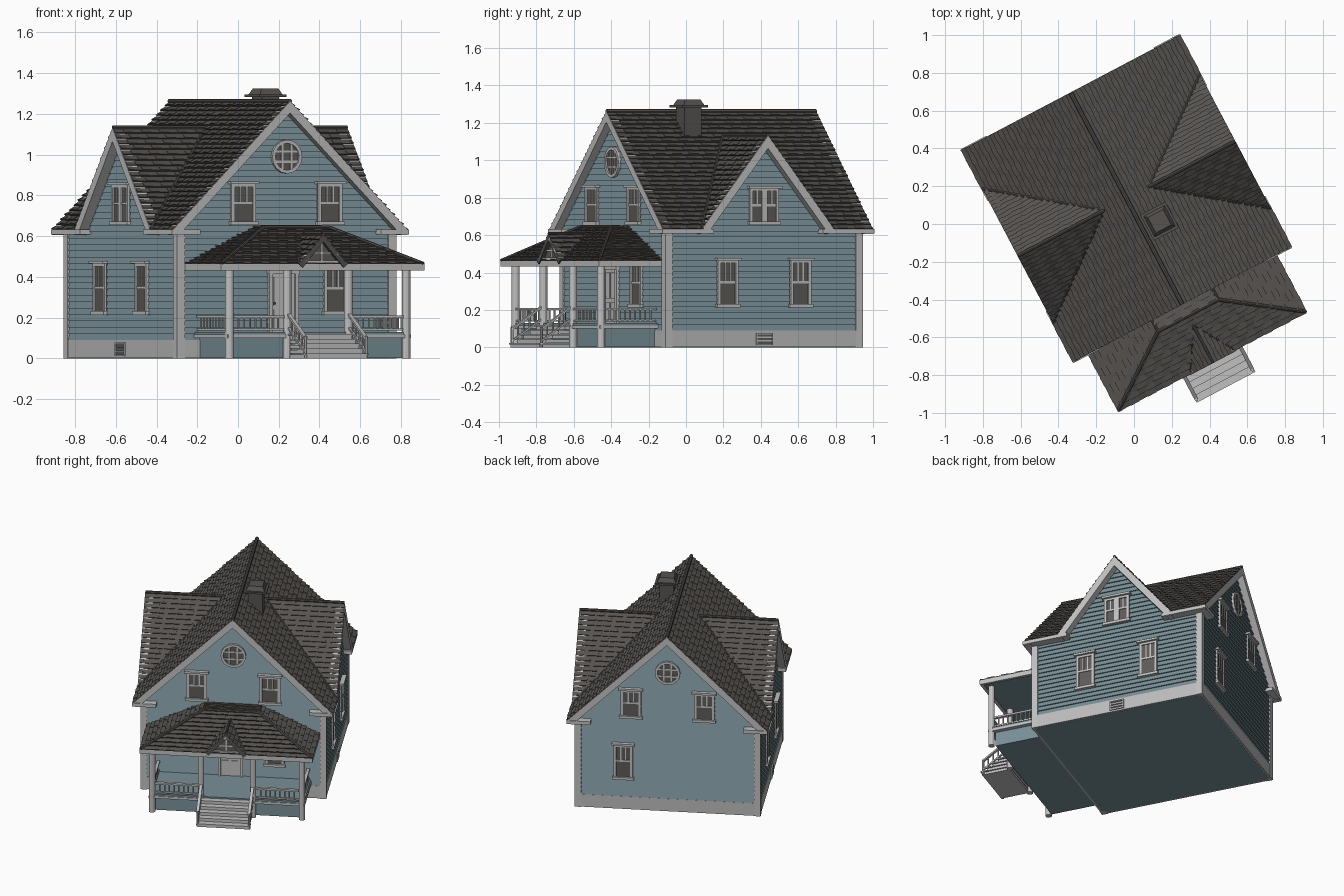
import bpy, bmesh, math
from mathutils import Vector as V, Matrix

if "Cube" in bpy.data.objects:
    bpy.data.objects.remove(bpy.data.objects["Cube"])

# House is modelled square, then turned and moved into place
PLACE = Matrix.Translation((-0.04, 0.135, 0)) @ Matrix.Rotation(math.radians(27.8), 4, 'Z')
COL = {'siding': (.19, .28, .31), 'trim': (.53, .53, .53), 'foundation': (.5, .5, .5),
       'roof': (.092, .085, .078), 'glass': (.11, .102, .095)}
MATS = {}
for n, c in COL.items():
    MATS[n] = bpy.data.materials.new(n + '_colour')
    MATS[n].diffuse_color = (*c, 1)
PARTS = {}

def part(name, mat):
    if name not in PARTS:
        PARTS[name] = (bmesh.new(), mat)
    return PARTS[name][0]

def prism(bm, A, B):
    a = [bm.verts.new(p) for p in A]
    b = [bm.verts.new(p) for p in B]
    n = len(a)
    bm.faces.new(a[::-1])
    bm.faces.new(b)
    for i in range(n):
        j = (i + 1) % n
        bm.faces.new((a[i], a[j], b[j], b[i]))

def box(bm, x0, x1, y0, y1, z0, z1):
    q = [(x0, y0), (x1, y0), (x1, y1), (x0, y1)]
    prism(bm, [(*p, z0) for p in q], [(*p, z1) for p in q])

def rod(bm, p, q, r, n=8):
    p, q = V(p), V(q)
    rot = (q - p).to_track_quat('Z', 'Y')
    c = [rot @ V((r * math.cos(i * math.tau / n), r * math.sin(i * math.tau / n), 0)) for i in range(n)]
    prism(bm, [p + o for o in c], [q + o for o in c])

def beam(bm, p, q, w, h):
    p, q = V(p), V(q)
    s = (q - p).cross(V((0, 0, 1))).normalized() * w / 2
    u = V((0, 0, h / 2))
    o = [s + u, s - u, -s - u, u - s]
    prism(bm, [p + e for e in o], [q + e for e in o])

# Wall frames: k = 0 front, 1 right, 2 back, 3 left; s along wall, d outward
DIST = [.585, .595, .585, .595]
def W(k, s, z, d):
    return Matrix.Rotation(k * math.pi / 2, 3, 'Z') @ V((s, -DIST[k] - d, z))

def wpoly(bm, k, pts, d0, d1):
    prism(bm, [W(k, s, z, d0) for s, z in pts], [W(k, s, z, d1) for s, z in pts])

def wbox(bm, k, s0, s1, z0, z1, d0, d1):
    wpoly(bm, k, [(s0, z0), (s1, z0), (s1, z1), (s0, z1)], d0, d1)

# Main body and foundation
A, B, EAVE = .595, .585, .62
box(part('house_body', 'siding'), -A + .003, A - .003, -B + .003, B - .003, 0, EAVE)
for k in range(4):
    h = [A, B][k % 2]
    wbox(part('foundation', 'foundation'), k, -h - .006, h + .006, 0.001, .09, -.02, .01)
    # Lap siding, course by course, following the gables
    top, slope = [(1.225, .97), (1.10, 1.256)][k % 2]
    half = lambda z: max(.004, min(h, (top - z) / slope))
    zs = [.09 + i * .53 / 17 for i in range(17)]
    n = round((top - EAVE) / .031)
    zs += [EAVE + i * (top - EAVE) / n for i in range(n + 1)]
    bm = part('lap_siding', 'siding')
    for z0, z1 in zip(zs, zs[1:]):
        a = half(z0 + 1e-4) if z0 > EAVE - .001 else h
        b = half(z1) if z0 > EAVE - .001 else h
        prism(bm, [W(k, -a, z0, -.02), W(k, a, z0, -.02), W(k, b, z1, -.02), W(k, -b, z1, -.02)],
              [W(k, -a, z0, .009), W(k, a, z0, .009), W(k, b, z1, .001), W(k, -b, z1, .001)])
    # Corner boards, rake boards, boxed eave returns
    for m in (-1, 1):
        bm = part('corner_boards', 'trim')
        wbox(bm, k, m * (h - .03), m * (h + .013), 0, EAVE, -.02, .013)
        zt, hw, over = [(1.262, .652, .05), (1.132, .402, .057)][k % 2]
        sl = (zt - .629) / hw
        wpoly(part('rake_boards', 'trim'), k, [(0, zt), (m * hw, .629), (m * hw, .605),
              (m * (hw - .035), .605), (0, zt - .035 * sl - .024)], 0, over)
        bm = part('eave_returns', 'trim')
        e = [.655, .637][k % 2]
        wbox(bm, k, m * e, m * [.5, .33][k % 2], .608, .632, -.01, [.055, .062][k % 2])

# Windows
def window(k, s, z0, z1, w, lites=3, units=1):
    tr, gl = part('window_trim', 'trim'), part('window_glass', 'glass')
    wbox(gl, k, s - w / 2, s + w / 2, z0, z1, 0, .0105)
    wbox(tr, k, s - w / 2 - .008, s + w / 2 + .008, z0 - .006, z0 + .012, 0, .026)
    wbox(tr, k, s - w / 2, s + w / 2, z1 - .025, z1 - .008, 0, .018)
    wbox(tr, k, s - w / 2 - .012, s + w / 2 + .012, z1 - .01, z1 + .004, 0, .034)
    uw, mid = w / units, (z0 + z1) / 2
    for u in range(units):
        a = s - w / 2 + u * uw
        for e in (a, a + uw - .017):
            wbox(tr, k, e, e + .017, z0, z1 - .01, 0, .018)
        wbox(tr, k, a, a + uw, mid - .006, mid + .006, 0, .015)
        for i in range(1, lites):
            c = a + .017 + (uw - .034) * i / lites
            wbox(tr, k, c - .004, c + .004, mid, z1 - .02, 0, .014)

def round_window(k, z, r):
    c = lambda rr: [(rr * math.cos(i * math.tau / 16), z + rr * math.sin(i * math.tau / 16)) for i in range(16)]
    wpoly(part('window_glass', 'glass'), k, c(r - .005), 0, .0105)
    o, n, tr = c(r), c(r - .017), part('window_trim', 'trim')
    for i in range(16):
        j = (i + 1) % 16
        wpoly(tr, k, [o[i], o[j], n[j], n[i]], 0, .02)
    q = r * .3
    for e in (-q, q):
        wbox(tr, k, e - .005, e + .005, z - r * .88, z + r * .88, 0, .015)
        wbox(tr, k, -r * .88, r * .88, z + e - .005, z + e + .005, 0, .015)

for k in (0, 2):
    for s in (-.24, .24):
        window(k, s, .66, .865, .135)
    round_window(k, .99, .083)
    window(k, [.27, 0, -.29][k], .22, .47, .125)
for k in (1, 3):
    for s in (-.22, .22):
        window(k, s, .22, .475, .125)
    window(k, 0, .66, .86, .175, 2, 2)
    # Foundation vents
    wbox(part('vent_openings', 'glass'), k, -.045, .045, .015, .075, 0, .012)
    bm = part('vent_frames', 'trim')
    for z in (.012, .032, .05, .07):
        wbox(bm, k, -.05, .05, z, z + .007, 0, .018)
    for s in (-.05, .043):
        wbox(bm, k, s, s + .007, .012, .077, 0, .018)

# Front door
bm = part('front_door', 'trim')
wbox(bm, 0, -.085, .055, .13, .42, 0, .012)
for s in (-.1, .045):
    wbox(bm, 0, s, s + .018, .13, .425, 0, .022)
wbox(bm, 0, -.105, .068, .415, .435, 0, .026)
for s in (-.072, -.012):
    for z0, z1 in ((.15, .24), (.26, .4)):
        wbox(bm, 0, s, s + .045, z0, z1, 0, .017)
rod(part('door_knob', 'glass'), W(0, -.073, .27, .01), W(0, -.073, .27, .03), .006)

# Shingled slopes: staggered tabs laid in courses
def slope(name, O, along, down, L, ranges, step=.033, w=.05):
    bm = part(name, 'roof')
    O, al, dn = V(O), V(along), V(down).normalized()
    nm = dn.cross(al)
    nm = nm if nm.z > 0 else -nm
    P = lambda t, s, h: O + dn * t + al * s + nm * h
    n = max(1, round(L / step))
    for i in range(n):
        t0, t1 = i * L / n, (i + 1) * L / n
        for (a0, b0), (a1, b1) in zip(ranges(t0 / L), ranges(t1 / L)):
            lo, hi = min(a0, a1), max(b0, b1)
            s, j = lo - (w / 2 if i % 2 else 0), 0
            while s < hi:
                p0, q0 = (min(max(e, a0), b0) for e in (s, s + w))
                p1, q1 = (min(max(e, a1), b1) for e in (s, s + w))
                if q0 - p0 + q1 - p1 > .002:
                    up = .008 + .004 * ((j + i) % 2)
                    prism(bm, [P(t0, p0, -.022), P(t0, q0, -.022), P(t1, q1, -.022), P(t1, p1, -.022)],
                          [P(t0, p0, 0), P(t0, q0, 0), P(t1, q1, up), P(t1, p1, up)])
                s += w
                j += 1

RD, RW = .633, .65
def main_r(f):
    v = max(0, (1.13 - 1.26 + .97 * RW * f) / 1.256)
    return [(-RD, -v), (v, RD)]
def cross_r(f):
    x = min(RW, (.13 + 1.256 * .4 * f) / .97)
    return [(-RW, -x), (x, RW)]
def small_r(f):
    return [(-.985, -.70 - (.035 + .145 * f) / .6545)]

caps = part('ridge_and_valley_caps', 'roof')
for m in (-1, 1):
    slope('main_roof', (0, 0, 1.26), (0, 1, 0), (m, 0, -.97), RW * 1.393, main_r)
    slope('cross_gable_roof', (0, 0, 1.13), (1, 0, 0), (0, m, -1.256), .4 * 1.606, cross_r)
    slope('porch_roof', (m * .18, 0, .64), (0, 1, 0), (m * .383, 0, -.18), .423,
          lambda f: [(-.70 - .275 * f, -.585)])
    slope('porch_gable_roof', (0, 0, .605), (0, 1, 0), (m * .13, 0, -.145), .195, small_r)
    rod(caps, (m * .134, 0, 1.133), (m * RW, 0, 1.133), .01)
    for q in (-1, 1):
        rod(caps, (m * .134, 0, 1.133), (m * .648, q * .399, .635), .009)
    rod(caps, (m * .18, -.70, .643), (m * .56, -.972, .464), .01)
    rod(caps, (m * .18, -.70, .643), (m * .18, -.6, .645), .008)
    rod(caps, (0, -.753, .607), (m * .13, -.972, .466), .007)
rod(caps, (0, -RD, 1.262), (0, RD, 1.262), .012)
rod(caps, (-.18, -.70, .643), (.18, -.70, .643), .01)
rod(caps, (0, -.985, .608), (0, -.75, .608), .008)
slope('porch_roof', (0, -.70, .64), (1, 0, 0), (0, -.275, -.18), .3287,
      lambda f: [(-.18 - .383 * f, .18 + .383 * f)])
slope('porch_roof', (0, -.585, .645), (1, 0, 0), (0, -1, -.04), .115, lambda f: [(-.18, .18)])

# Chimney with flared cap
bm = part('chimney', 'roof')
box(bm, .052, .146, -.24, -.136, .95, 1.285)
box(bm, .024, .174, -.265, -.111, 1.283, 1.295)
sq = lambda r, z: [(.099 + r * i, -.188 + r * j, z) for i, j in ((-1, -1), (1, -1), (1, 1), (-1, 1))]
prism(bm, sq(.062, 1.295), sq(.046, 1.325))

# Porch small gable with little window
gz = lambda pts, y: [(x, y, z) for x, z in pts]
tri = [(-.118, .462), (.118, .462), (0, .594)]
prism(part('porch_gable_window', 'glass'), gz(tri, -.955), gz(tri, -.962))
bm = part('porch_gable_trim', 'trim')
for p, q in (((-.13, .465), (0, .603)), ((.13, .465), (0, .603))):
    k = [p, q, (q[0], q[1] - .03), (p[0] * .8, p[1])]
    prism(bm, gz(k, -.955), gz(k, -.985))
box(bm, -.12, .12, -.975, -.955, .455, .48)
box(bm, -.005, .005, -.97, -.955, .47, .58)
box(bm, -.06, .06, -.97, -.955, .512, .522)

# Porch ceiling, fascia, floor and skirt
box(part('porch_ceiling', 'siding'), -.55, .55, -.965, -.58, .44, .455)
bm = part('porch_fascia', 'trim')
box(bm, -.565, .565, -.977, -.955, .432, .462)
for m in (-1, 1):
    box(bm, m * .545, m * .565, -.957, -.585, .432, .462)
box(part('porch_skirt', 'siding'), -.48, .48, -.9, -.58, .001, .105)
box(part('porch_floor', 'siding'), -.505, .505, -.935, -.58, .115, .13)
box(part('porch_floor_edge', 'trim'), -.51, .51, -.94, -.58, .1, .117)

# Posts and railings
posts, rails = part('porch_posts', 'trim'), part('porch_railings', 'trim')
def railing(p, q, n, z0=.142):
    p, q = V(p), V(q)
    drop = V((0, 0, p.z - z0))
    beam(rails, p, q, .02, .012)
    beam(rails, p - drop, q - drop, .014, .01)
    for i in range(1, n):
        c = p.lerp(q, i / n)
        rod(rails, c - drop, c, .005, 6)
for m in (-1, 1):
    for x in (.17, .49):
        rod(posts, (m * x, -.925, 0), (m * x, -.925, .44), .021, 12)
    railing((m * .19, -.925, .205), (m * .47, -.925, .205), 9)
    railing((m * .49, -.905, .205), (m * .49, -.595, .205), 10)
    railing((m * .168, -.94, .215), (m * .168, -1.115, .1), 5, .15)
    rod(posts, (m * .168, -1.115, 0), (m * .168, -1.115, .11), .008)

# Front steps
bm = part('front_steps', 'trim')
for i in range(5):
    y = -1.13 + i * .038
    box(bm, -.165, .165, y + .006, -.93, i * .024, i * .024 + .018)
    box(bm, -.176, .176, y, y + .046, i * .024 + .016, i * .024 + .024)

for name, (bm, mat) in PARTS.items():
    bmesh.ops.recalc_face_normals(bm, faces=bm.faces)
    me = bpy.data.meshes.new(name)
    bm.to_mesh(me)
    bm.free()
    me.materials.append(MATS[mat])
    ob = bpy.data.objects.new(name, me)
    ob.matrix_world = PLACE
    bpy.context.collection.objects.link(ob)

for m in bpy.data.materials:
    if m.users and not m.is_grease_pencil:
        m.use_nodes = True
        m.node_tree.nodes["Principled BSDF"].inputs["Base Color"].default_value = m.diffuse_color
